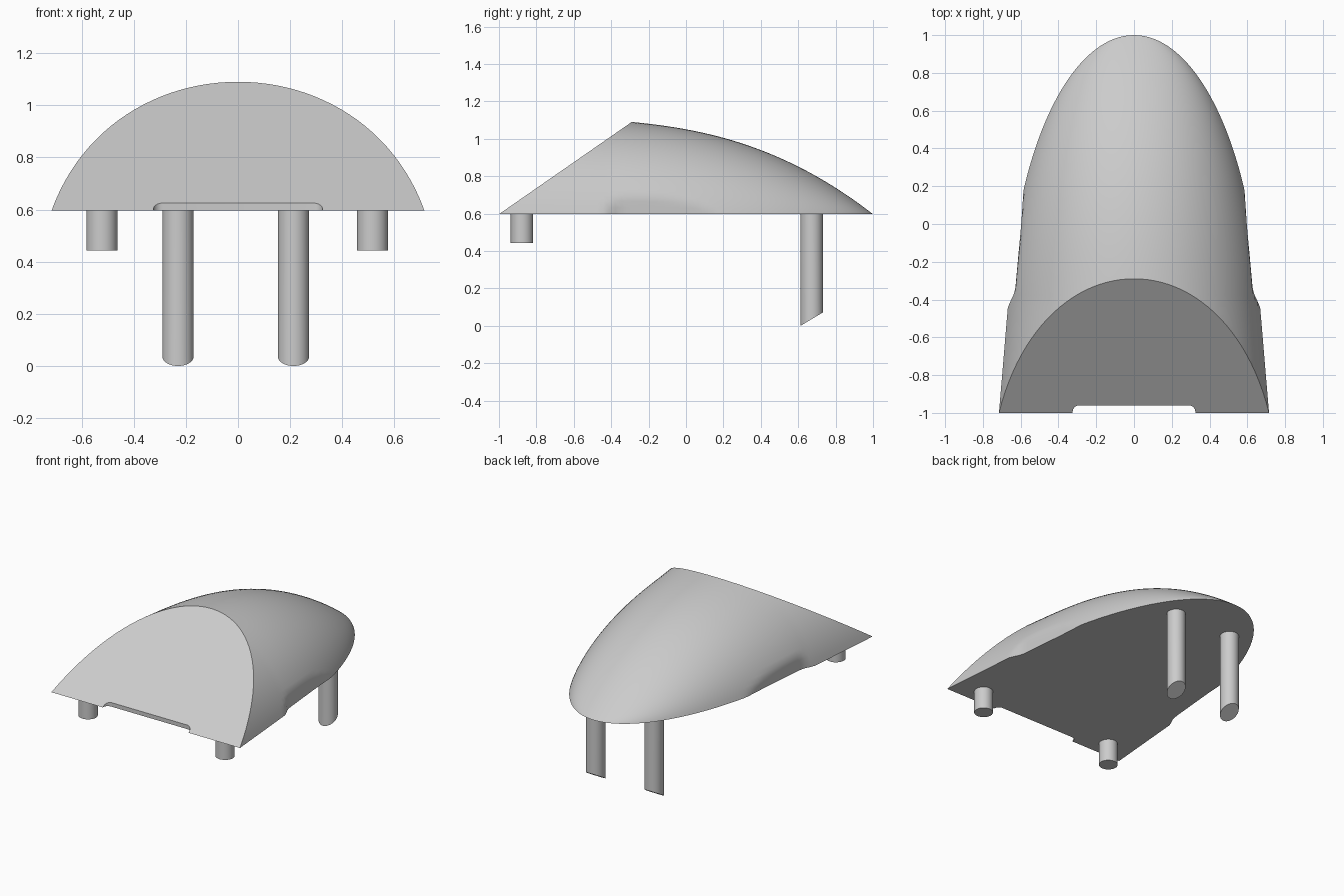
import bpy, bmesh, math
from mathutils import Vector

cube = bpy.data.objects.get("Cube")
if cube:
    bpy.data.objects.remove(cube, do_unlink=True)

grey = bpy.data.materials.new("light grey")
grey.use_nodes = True
colour = (0.6, 0.6, 0.6, 1)
grey.diffuse_color = colour
grey.node_tree.nodes["Principled BSDF"].inputs["Base Color"].default_value = colour

BASE = 0.597   # height of the flat underside


def finish(bm, name):
    bmesh.ops.recalc_face_normals(bm, faces=bm.faces[:])
    mesh = bpy.data.meshes.new(name)
    bm.to_mesh(mesh)
    bm.free()
    ob = bpy.data.objects.new(name, mesh)
    bpy.context.collection.objects.link(ob)
    mesh.materials.append(grey)
    return ob


def smooth(ob):
    bpy.ops.object.select_all(action='DESELECT')
    ob.select_set(True)
    bpy.context.view_layer.objects.active = ob
    bpy.ops.object.shade_smooth_by_angle(angle=math.radians(30))


def interp(points, v):
    for (a, fa), (b, fb) in zip(points, points[1:]):
        if v <= b:
            return fa + (fb - fa) * (v - a) / (b - a)


def half_width(y):
    if y < -0.43:
        return 0.667 - 0.084 * (y + 0.43)
    return 0.67 * math.sqrt(max(0, 1 - ((y + 0.6) / 1.6) ** 2))


def ridge(y):
    u = (y + 0.29) / 1.29
    return 0.493 - 0.13 * u - 0.363 * max(u, 0) ** 2.4


# Side grip recess: widest half-width allowed along the length
GRIP = [(-0.43, 0.667), (-0.39, 0.642), (-0.34, 0.628), (0, 0.597), (0.18, 0.585)]

# Domed body lofted from front to rounded tail
bm = bmesh.new()
ROWS, SEGS = 90, 48
a0 = math.asin(0.234)
rings = []
for r in range(ROWS + 1):
    y = 1 - 2.06 * (r / ROWS) ** 1.6
    w, h = half_width(y), ridge(y)
    limit = interp(GRIP, y) if -0.43 < y < 0.18 else 1
    ring = []
    for s in range(SEGS + 1):
        a = a0 + (math.pi - 2 * a0) * s / SEGS
        x = w * math.cos(a) / math.cos(a0)
        x = max(-limit, min(limit, x))
        z = BASE + h * (math.sin(a) - 0.234) / (1 - 0.234)
        ring.append(bm.verts.new((x, y, z)))
    rings.append(ring)
for p, q in zip(rings, rings[1:]):
    for i in range(SEGS + 1):
        j = (i + 1) % (SEGS + 1)
        bm.faces.new((p[i], p[j], q[j], q[i]))
bm.faces.new(rings[-1])
bmesh.ops.remove_doubles(bm, verts=bm.verts[:], dist=0.0002)

# Sloping flat front face
cut = bmesh.ops.bisect_plane(
    bm, geom=bm.verts[:] + bm.edges[:] + bm.faces[:], dist=0.00001,
    plane_co=Vector((0, -1, BASE)), plane_no=Vector((0, -0.493, 0.71)), clear_outer=True)
bmesh.ops.holes_fill(bm, edges=[e for e in bm.edges if e.is_boundary], sides=0)
body = finish(bm, "body")

# Rounded notch along the bottom front edge
bm = bmesh.new()
R, W, BACK = 0.035, 0.325, -0.96
plan = [(W, -1.1)]
for i in range(7):
    a = math.pi / 2 * i / 6
    plan.append((W - R + R * math.cos(a), BACK - R + R * math.sin(a)))
plan += [(-x, y) for x, y in reversed(plan)]
face = bm.faces.new([bm.verts.new((x, y, 0.5)) for x, y in plan])
up = bmesh.ops.extrude_face_region(bm, geom=[face])["geom"]
bmesh.ops.translate(bm, vec=(0, 0, 0.3), verts=[v for v in up if isinstance(v, bmesh.types.BMVert)])
cutter = finish(bm, "notch_cutter")
mod = body.modifiers.new("notch", 'BOOLEAN')
mod.operation, mod.solver, mod.object = 'DIFFERENCE', 'EXACT', cutter
bpy.context.view_layer.objects.active = body
bpy.ops.object.modifier_apply(modifier=mod.name)
bpy.data.objects.remove(cutter, do_unlink=True)
smooth(body)


# Round pegs, the rear pair ending in a slanted foot
def peg(name, x, y, bottom, slope):
    bm = bmesh.new()
    bmesh.ops.create_cone(bm, cap_ends=True, segments=32, radius1=0.06, radius2=0.06, depth=1)
    for v in bm.verts:
        low = v.co.z < 0
        v.co.z = bottom + slope * (v.co.y + 0.06) if low else BASE + 0.003
        v.co.x += x
        v.co.y += y
    smooth(finish(bm, name))


for side, front_x, rear_x in (("right", -0.522, -0.23), ("left", 0.516, 0.213)):
    peg("front_peg_" + side, front_x, -0.877, 0.443, 0)
    peg("rear_peg_" + side, rear_x, 0.672, 0, 0.6)
